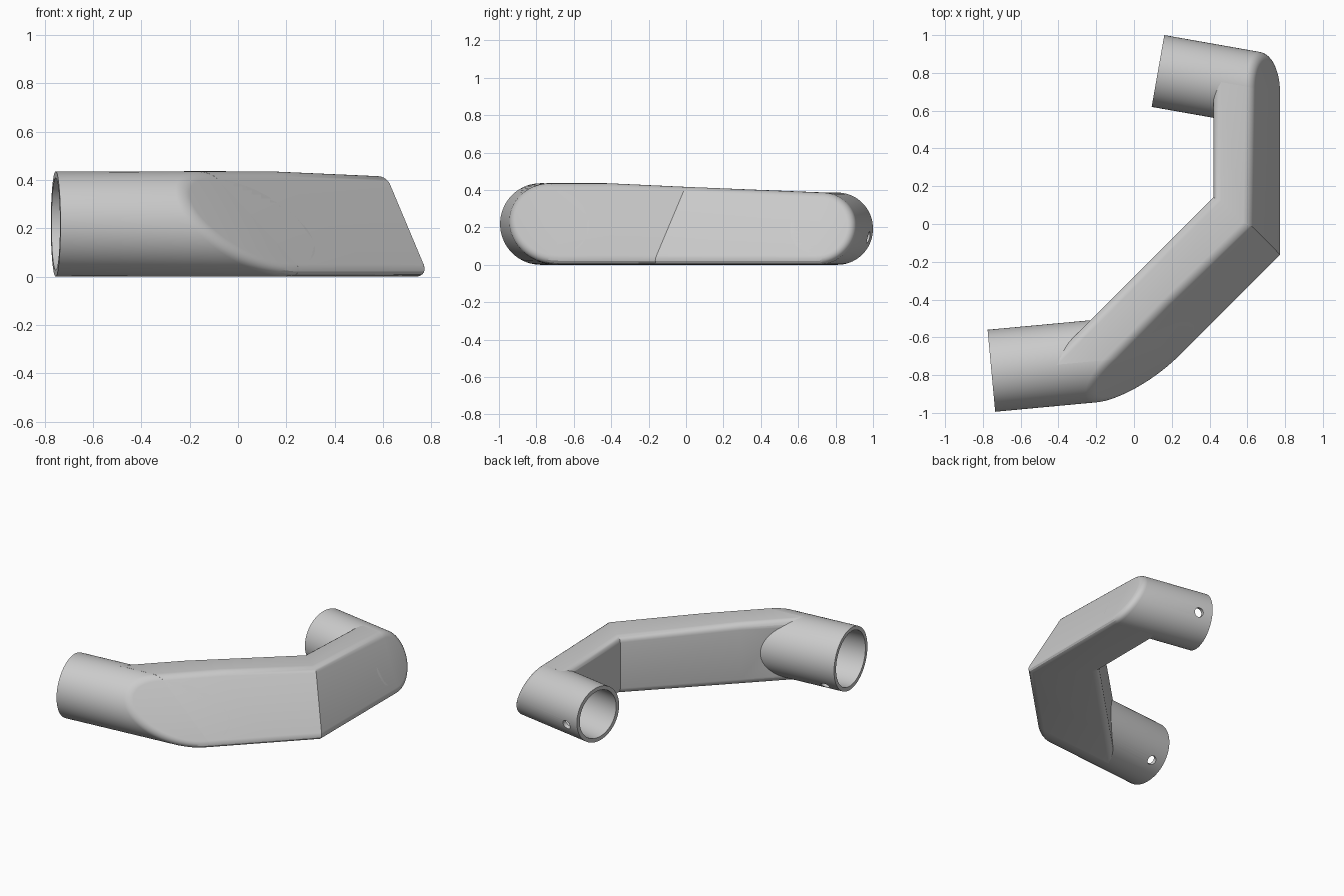
import bpy, bmesh, math
from mathutils import Vector, Matrix

if "Cube" in bpy.data.objects:
    bpy.data.objects.remove(bpy.data.objects["Cube"])

grey = bpy.data.materials.new("light_grey")
grey.diffuse_color = (0.6, 0.6, 0.6, 1)
grey.use_nodes = True
grey.node_tree.nodes["Principled BSDF"].inputs["Base Color"].default_value = grey.diffuse_color

# Slanted outer faces: (point on the face at z = 0, outward normal)
BACK_FACE = (Vector((0.79, -0.18, 0)), Vector((1, 0, 0.42)).normalized())
FRONT_FACE = (Vector((0.79, -0.18, 0)), Vector((1, -1, 0.84)).normalized())
# Tubes: open end centre, heading in degrees, radius, bore depth, pin hole angle below the side
FRONT_TUBE = (Vector((-0.755, -0.777, 0.218)), 5.3, 0.218, 0.5, 45)
BACK_TUBE = (Vector((0.127, 0.81, 0.193)), -10, 0.193, 0.42, 14)


def heading(deg):
    a = math.radians(deg)
    return Vector((math.cos(a), math.sin(a), 0))


def add_object(name, bm):
    bmesh.ops.recalc_face_normals(bm, faces=bm.faces[:])
    mesh = bpy.data.meshes.new(name)
    bm.to_mesh(mesh)
    bm.free()
    mesh.materials.append(grey)
    obj = bpy.data.objects.new(name, mesh)
    bpy.context.collection.objects.link(obj)
    return obj


def cylinder_bm(start, direction, radius, length, sides):
    bm = bmesh.new()
    rot = direction.to_track_quat('Z', 'Y').to_matrix().to_4x4()
    bmesh.ops.create_cone(bm, cap_ends=True, segments=sides, radius1=radius, radius2=radius,
                          depth=length,
                          matrix=Matrix.Translation(start + direction * length / 2) @ rot)
    return bm


def round_edges(bm, edges):
    bmesh.ops.bevel(bm, geom=edges, offset=0.06, offset_type='WIDTH', segments=5,
                    profile=0.5, affect='EDGES', clamp_overlap=False)


def cut(obj, cutters):
    for c in cutters:
        m = obj.modifiers.new("cut", 'BOOLEAN')
        m.operation, m.solver, m.object = 'DIFFERENCE', 'EXACT', c
    bpy.context.view_layer.update()
    ev = obj.evaluated_get(bpy.context.evaluated_depsgraph_get())
    mesh = bpy.data.meshes.new_from_object(ev)
    obj.modifiers.clear()
    obj.data = mesh


def make_tube(name, tube, face):
    end, deg, radius, _, _ = tube
    bm = cylinder_bm(end, heading(deg), radius, 2.5, 72)
    # trim by the slanted face, close it and round its rim
    point, normal = face
    bmesh.ops.bisect_plane(bm, geom=bm.verts[:] + bm.edges[:] + bm.faces[:],
                           plane_co=point, plane_no=normal, clear_outer=True)
    rim = [e for e in bm.edges if e.is_boundary]
    bmesh.ops.contextual_create(bm, geom=rim)
    bmesh.ops.recalc_face_normals(bm, faces=bm.faces[:])
    rim = [e for e in bm.edges if all(abs((v.co - point).dot(normal)) < 1e-4 for v in e.verts)]
    round_edges(bm, rim)
    return add_object(name, bm)


def make_cutters(name, tube):
    end, deg, radius, depth, drop = tube
    d = heading(deg)
    bore = add_object(name + "_bore", cylinder_bm(end - d * 0.1, d, radius - 0.027, depth + 0.1, 64))
    a = math.radians(drop)
    side = heading(deg + 90) * math.cos(a) - Vector((0, 0, math.sin(a)))
    hole = add_object(name + "_pin_hole", cylinder_bm(end + d * 0.1, side, 0.032, 0.4, 24))
    return bore, hole


# Bent bar: cross-sections of inner bottom, outer bottom, outer top, inner top
def top_z(y):
    return min(0.436, max(0.386, 0.436 - 0.047 * (y + 0.42)))


def on_front_axis(z, outer):
    c = 0.97 - 0.84 * z if outer else 0.28
    e, s = FRONT_TUBE[0], math.tan(math.radians(FRONT_TUBE[1]))
    x = (c + e.y - s * e.x) / (1 - s)
    return x, x - c


def on_break(z, outer):
    return (0.97 - 0.84 * z if outer else 0.28) - 0.42, -0.42


def on_bend(z, outer):
    return (0.79 - 0.42 * z, -0.18 + 0.42 * z) if outer else (0.42, 0.14)


def on_back_axis(z, outer):
    x = 0.79 - 0.42 * z if outer else 0.42
    e = BACK_TUBE[0]
    return x, e.y + math.tan(math.radians(BACK_TUBE[1])) * (x - e.x)


def make_bar():
    bm = bmesh.new()
    rings = []
    for place in (on_front_axis, on_break, on_bend, on_back_axis):
        ring = []
        for outer, top in ((0, 0), (1, 0), (1, 1), (0, 1)):
            z = 0.0
            if top:
                z = 0.41
                for _ in range(6):
                    z = top_z(place(z, outer)[1])
            ring.append(bm.verts.new((*place(z, outer), z)))
        rings.append(ring)
    long_edges = []
    for a, b in zip(rings, rings[1:]):
        for i in range(4):
            j = (i + 1) % 4
            bm.faces.new((a[i], a[j], b[j], b[i]))
    bm.faces.new(rings[0])
    bm.faces.new(rings[-1])
    for a, b in zip(rings, rings[1:]):
        long_edges += [bm.edges.get((a[i], b[i])) for i in range(4)]
    bmesh.ops.recalc_face_normals(bm, faces=bm.faces[:])
    round_edges(bm, long_edges)
    return add_object("bent_bar", bm)


bar = make_bar()
front_tube = make_tube("front_tube", FRONT_TUBE, FRONT_FACE)
back_tube = make_tube("back_tube", BACK_TUBE, BACK_FACE)

# Hollow the tube ends and drill the pin holes
front_bore, front_hole = make_cutters("front", FRONT_TUBE)
back_bore, back_hole = make_cutters("back", BACK_TUBE)
cut(front_tube, (front_bore, front_hole))
cut(back_tube, (back_bore, back_hole))
cut(bar, (front_bore, back_bore))
for helper in (front_bore, front_hole, back_bore, back_hole):
    bpy.data.objects.remove(helper)

# Smooth shading with crisp creases
for obj in (bar, front_tube, back_tube):
    bpy.ops.object.select_all(action='DESELECT')
    obj.select_set(True)
    bpy.context.view_layer.objects.active = obj
    bpy.ops.object.shade_smooth_by_angle(angle=math.radians(25))
